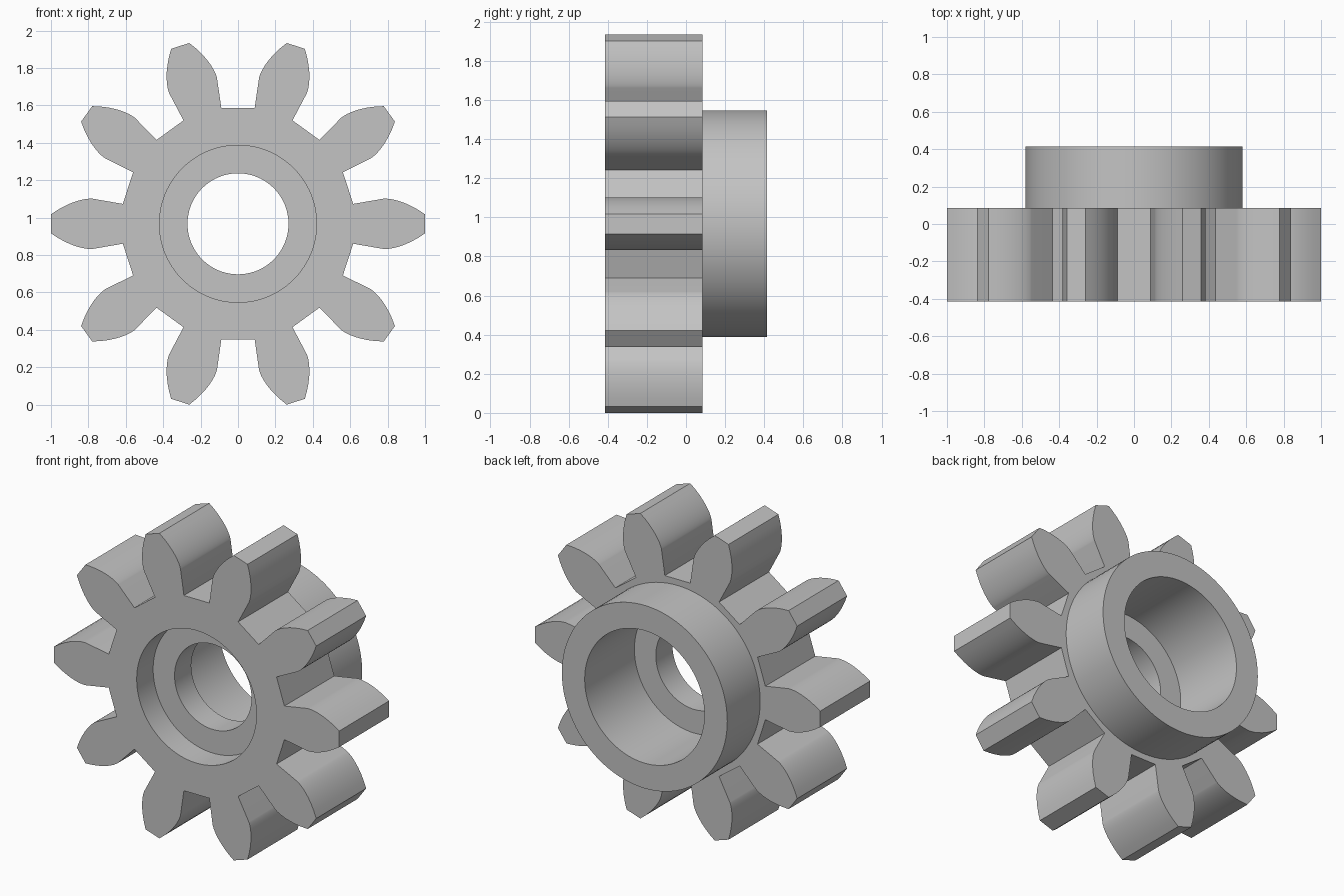
import bpy
import bmesh
import math

if "Cube" in bpy.data.objects:
    bpy.data.objects.remove(bpy.data.objects["Cube"])

TEETH = 10
CENTRE_Z = 0.967
FRONT, BACK, HUB_END = -0.415, 0.085, 0.415
ROOT_R, BASE_R, TIP_R = 0.625, 0.787, 1.0014
BASE_HALF = math.radians(9.8)      # half tooth angle at the base circle
SEGMENTS = 96

bm = bmesh.new()


def ring(polar, y):
    """Closed loop of vertices from (radius, angle) pairs at depth y."""
    return [bm.verts.new((r * math.cos(a), y, CENTRE_Z + r * math.sin(a)))
            for r, a in polar]


def circle(r, y):
    return ring([(r, 2 * math.pi * i / SEGMENTS) for i in range(SEGMENTS)], y)


def bridge(a, b):
    n = len(a)
    for i in range(n):
        j = (i + 1) % n
        bm.faces.new((a[i], a[j], b[j], b[i]))


def loop_edges(verts):
    edges = []
    for i, v in enumerate(verts):
        w = verts[(i + 1) % len(verts)]
        edges.append(bm.edges.get((v, w)) or bm.edges.new((v, w)))
    return edges


def fill_between(outer, inner):
    bmesh.ops.triangle_fill(bm, edges=loop_edges(outer) + loop_edges(inner),
                            use_beauty=True, normal=(0, -1, 0))


# Tooth outline: radial root, involute flank, flat tip
flank = [(ROOT_R, BASE_HALF)]
roll_end = math.sqrt((TIP_R / BASE_R) ** 2 - 1)
STEPS = 10
for i in range(STEPS + 1):
    t = roll_end * i / STEPS
    flank.append((BASE_R * math.sqrt(1 + t * t),
                  BASE_HALF - (t - math.atan(t))))
tooth = [(r, -a) for r, a in flank] + flank[::-1]
outline = [(r, a + 2 * math.pi * k / TEETH)
           for k in range(TEETH) for r, a in tooth]

# Toothed rim
front_outline = ring(outline, FRONT)
back_outline = ring(outline, BACK)
bridge(front_outline, back_outline)

# Stepped bore, inner web and rear hub collar
profile = [(0.42, FRONT), (0.42, -0.25), (0.27, -0.25), (0.27, -0.083),
           (0.42, -0.083), (0.42, HUB_END), (0.58, HUB_END), (0.58, BACK)]
rings = [circle(r, y) for r, y in profile]
for a, b in zip(rings, rings[1:]):
    bridge(a, b)

# Flat front and back faces of the gear
fill_between(front_outline, rings[0])
fill_between(back_outline, rings[-1])
bmesh.ops.recalc_face_normals(bm, faces=bm.faces[:])

mesh = bpy.data.meshes.new("spur_gear")
bm.to_mesh(mesh)
bm.free()
gear = bpy.data.objects.new("spur_gear", mesh)
bpy.context.collection.objects.link(gear)

grey = bpy.data.materials.new("plain grey")
grey.diffuse_color = (0.55, 0.55, 0.55, 1)
grey.use_nodes = True
grey.node_tree.nodes["Principled BSDF"].inputs["Base Color"].default_value = grey.diffuse_color
mesh.materials.append(grey)

bpy.context.view_layer.objects.active = gear
gear.select_set(True)
bpy.ops.object.shade_smooth_by_angle(angle=math.radians(30))
